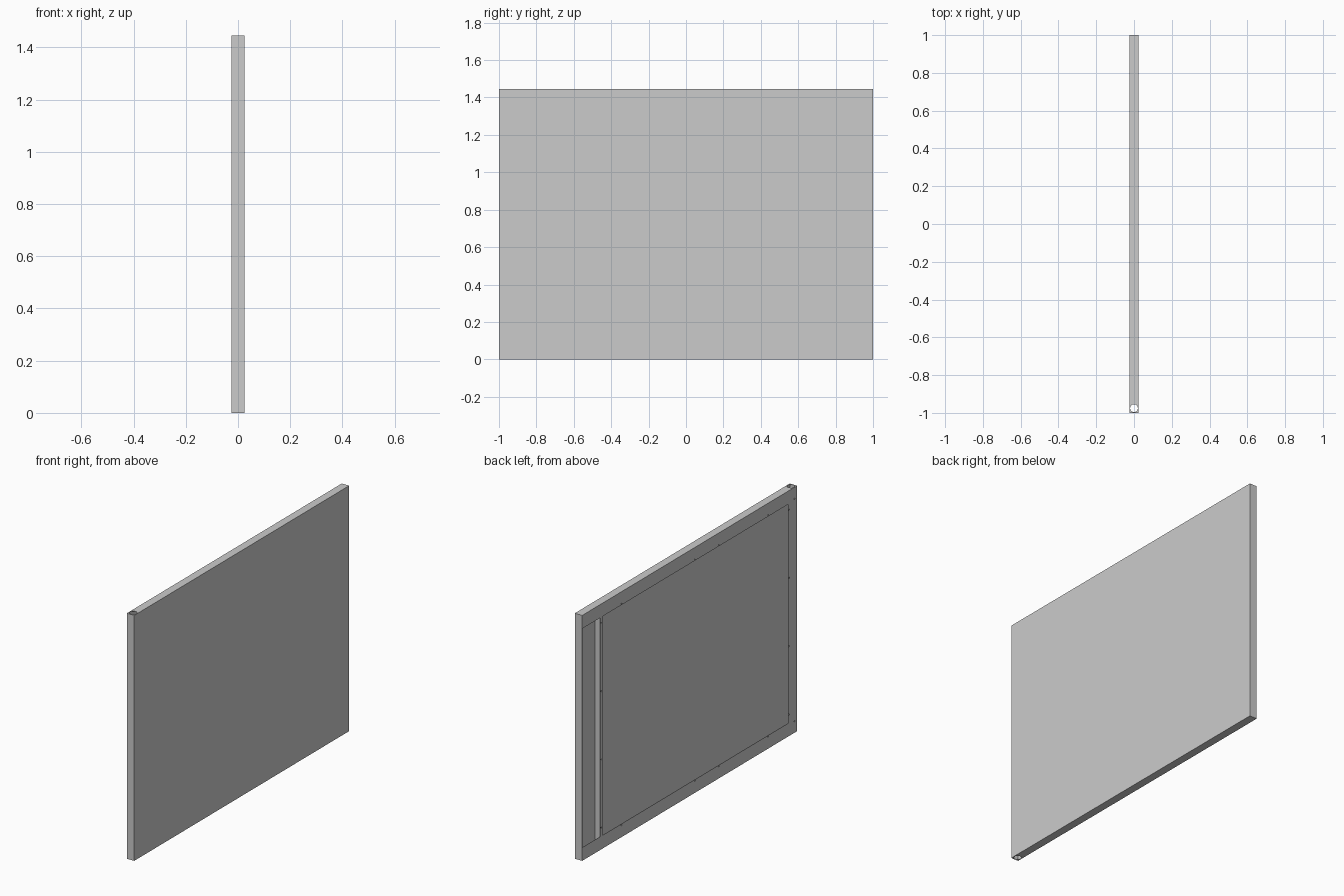
import bpy, math

if "Cube" in bpy.data.objects:
    bpy.data.objects.remove(bpy.data.objects["Cube"])

H = 1.445          # height
X = 0.024          # half thickness
T = 0.002          # sheet metal thickness
RIM = 0.078        # width of the folded back lips
STILE = -0.916     # inner edge of the pivot side lip
RIB = 0.813        # position of the stiffening rib
RIB_LIP = 0.832    # free edge of the rib lip
PIVOT_Y = -0.975


def box(name, x0, x1, y0, y1, z0, z1):
    bpy.ops.mesh.primitive_cube_add(size=1, location=((x0 + x1) / 2, (y0 + y1) / 2, (z0 + z1) / 2))
    ob = bpy.context.object
    ob.name = name
    ob.scale = (x1 - x0, y1 - y0, z1 - z0)
    bpy.ops.object.transform_apply(location=True, rotation=False, scale=True)
    return ob


def drill(ob, r, loc, rot=(0, 0, 0), sides=12):
    """Cut a round hole through a sheet."""
    bpy.ops.mesh.primitive_cylinder_add(vertices=sides, radius=r, depth=0.01, location=loc, rotation=rot)
    cutter = bpy.context.object
    mod = ob.modifiers.new("hole", 'BOOLEAN')
    mod.operation = 'DIFFERENCE'
    mod.object = cutter
    bpy.context.view_layer.objects.active = ob
    bpy.ops.object.modifier_apply(modifier=mod.name)
    bpy.data.objects.remove(cutter)


def drill_back(ob, y, z):
    drill(ob, 0.004, (-X + T / 2, y, z), (0, math.pi / 2, 0))


# Front skin and the two end walls of the open-backed tray
box("front_skin", X - T, X, -1, 1, 0, H)
box("pivot_end_wall", -X, X - T, -1, -1 + T, T, H - T)
box("free_end_wall", -X, X - T, 1 - T, 1, T, H - T)

# Top and bottom walls with pivot holes, plus their folded lips with screw holes
for name, z0, l0, l1, hole_z in (("bottom", 0, T, RIM, RIM - 0.007),
                                 ("top", H - T, H - RIM, H - T, H - RIM + 0.007)):
    wall = box(name + "_wall", -X, X - T, -1, 1, z0, z0 + T)
    drill(wall, 0.0205, (0, PIVOT_Y, z0 + T / 2), sides=32)
    lip = box(name + "_lip", -X, -X + T, -1 + T, 1 - T, l0, l1)
    for y in (-0.73, -0.27, -0.047, 0.635):
        drill_back(lip, y, hole_z)
    drill_back(lip, -0.975, 0.068 if z0 == 0 else H - 0.068)

# Pivot side lip, and the stiffening rib with its narrow lip
side_lip = box("pivot_side_lip", -X, -X + T, -1 + T, STILE, RIM, H - RIM)
rib = box("rib_wall", -X, X - T, RIB - T, RIB, T, H - T)
rib_lip = box("rib_lip", -X, -X + T, RIB, RIB_LIP, RIM, H - RIM)
for i in range(4):
    z = 0.127 + 0.402 * i
    drill_back(side_lip, STILE - 0.008, z)
    drill_back(rib_lip, RIB + 0.01, z)
